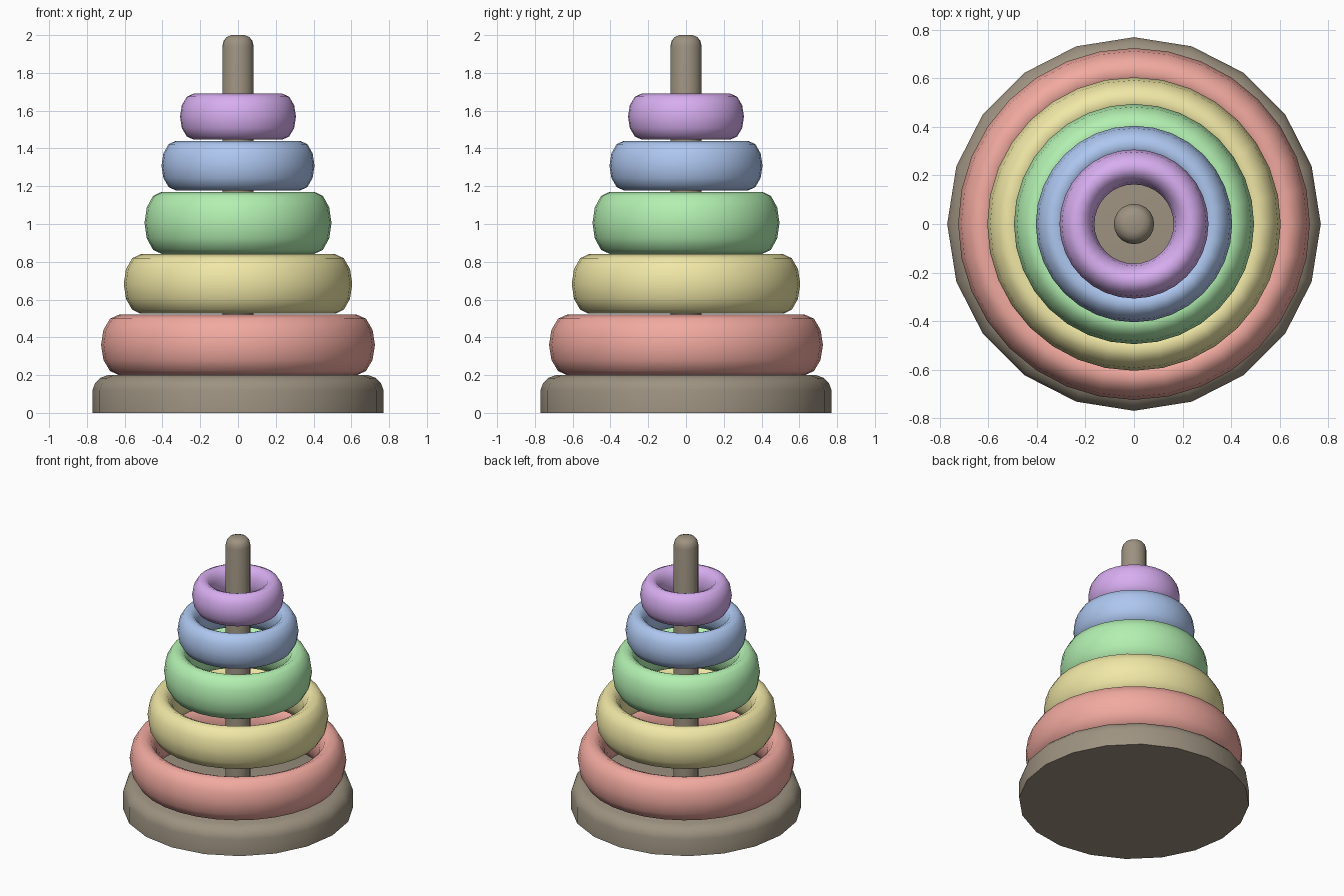
import bpy
from math import cos, sin, pi

if "Cube" in bpy.data.objects:
    bpy.data.objects.remove(bpy.data.objects["Cube"])


def paint(obj, name, rgb):
    mat = bpy.data.materials.get(name) or bpy.data.materials.new(name)
    mat.diffuse_color = (*rgb, 1)
    mat.use_nodes = True
    mat.node_tree.nodes["Principled BSDF"].inputs["Base Color"].default_value = mat.diffuse_color
    obj.data.materials.append(mat)


def lathe(name, profile, sides, closed=False):
    """Spin (radius, z) points round z; closed makes a ring, else ends are capped."""
    n = len(profile)
    verts = [(r * cos(2 * pi * i / sides), r * sin(2 * pi * i / sides), z)
             for i in range(sides) for r, z in profile]
    faces = []
    for i in range(sides):
        a, b = i * n, (i + 1) % sides * n
        for j in range(n if closed else n - 1):
            k = (j + 1) % n
            faces.append((a + j, b + j, b + k, a + k))
    if not closed:
        faces.append([i * n for i in reversed(range(sides))])
        faces.append([i * n + n - 1 for i in range(sides)])
    mesh = bpy.data.meshes.new(name)
    mesh.from_pydata(verts, [], faces)
    obj = bpy.data.objects.new(name, mesh)
    bpy.context.collection.objects.link(obj)
    bpy.ops.object.select_all(action='DESELECT')
    obj.select_set(True)
    bpy.context.view_layer.objects.active = obj
    bpy.ops.object.shade_smooth_by_angle(angle=pi / 3)
    return obj


WOOD = (0.34, 0.29, 0.22)

# Base disc with rounded top rim
base = lathe("base", [(0.77, 0), (0.77, 0.12), (0.758, 0.155),
                      (0.73, 0.185), (0.69, 0.2)], 20)
paint(base, "wood", WOOD)

# Centre peg with rounded tip
peg = lathe("peg", [(0.083, 0.19), (0.083, 1.94), (0.076, 1.97),
                    (0.06, 1.99), (0.035, 2.0)], 20)
paint(peg, "wood", WOOD)

# Stacked rings: colour, outer radius, radial half-width, bottom z, top z
RINGS = [
    ("red", (0.88, 0.40, 0.35), 0.725, 0.095, 0.20, 0.52),
    ("yellow", (0.87, 0.80, 0.38), 0.605, 0.09, 0.525, 0.84),
    ("green", (0.45, 0.87, 0.44), 0.495, 0.09, 0.842, 1.17),
    ("blue", (0.42, 0.57, 0.87), 0.405, 0.075, 1.178, 1.44),
    ("purple", (0.68, 0.42, 0.87), 0.307, 0.072, 1.447, 1.69),
]
for colour, rgb, outer, half, low, high in RINGS:
    mid, tall = (low + high) / 2, (high - low) / 2
    oval = [(outer - half + half * cos(pi * j / 6), mid + tall * sin(pi * j / 6))
            for j in range(12)]
    ring = lathe(colour + "_ring", oval, 32, closed=True)
    paint(ring, colour, rgb)
